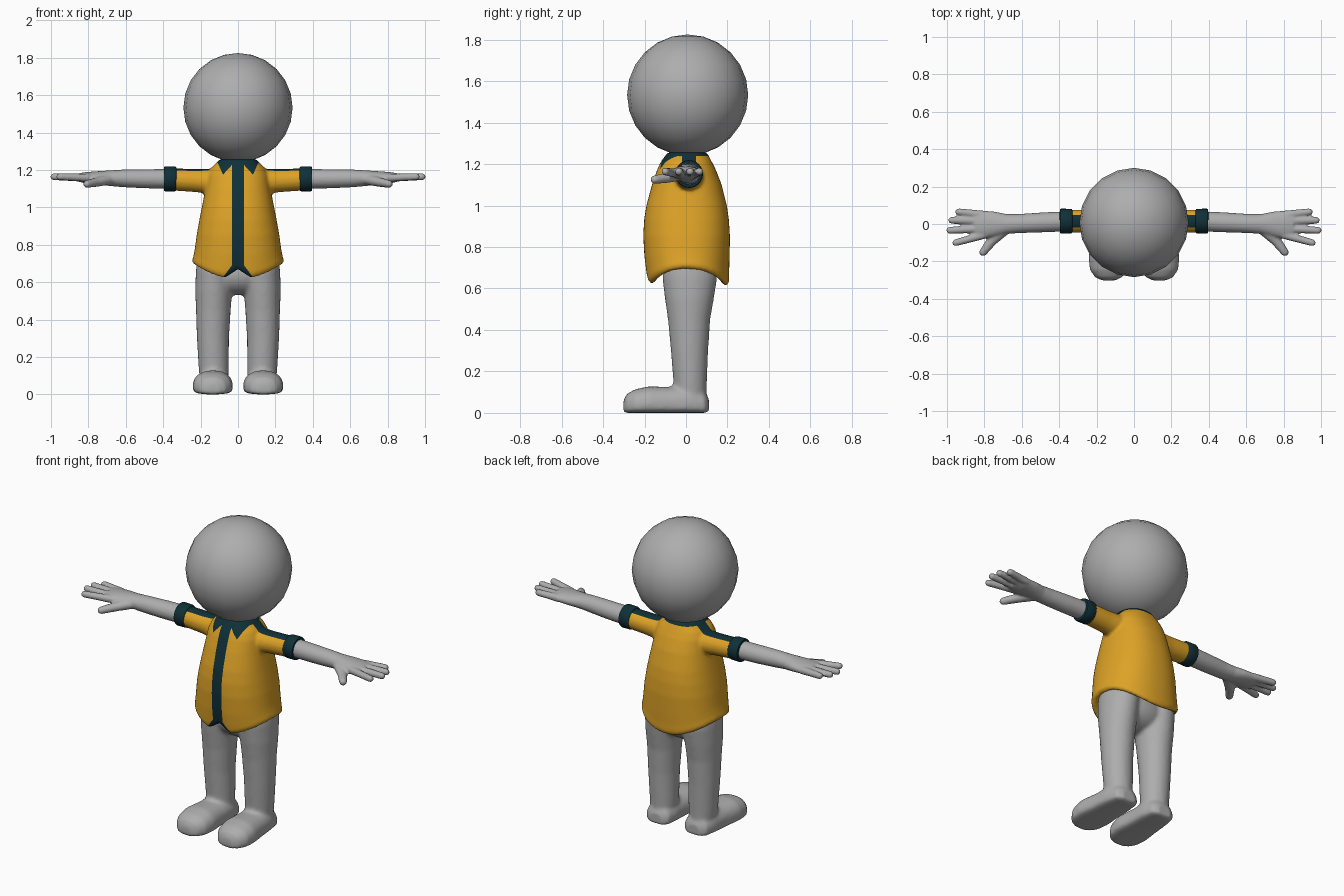
import bpy, bmesh, math
from mathutils import Vector, Matrix

if "Cube" in bpy.data.objects:
    bpy.data.objects.remove(bpy.data.objects["Cube"])


def material(name, rgb):
    m = bpy.data.materials.new(name)
    m.diffuse_color = (*rgb, 1)
    m.use_nodes = True
    m.node_tree.nodes["Principled BSDF"].inputs["Base Color"].default_value = m.diffuse_color
    return m


GREY = material("light_grey", (0.42, 0.42, 0.42))
YELLOW = material("golden_yellow", (0.73, 0.365, 0.02))
TEAL = material("dark_teal", (0.005, 0.03, 0.04))


def loft(bm, rings):
    """Skin a list of point rings and cap both ends."""
    vs = [[bm.verts.new(p) for p in r] for r in rings]
    n = len(vs[0])
    for a, b in zip(vs, vs[1:]):
        for i in range(n):
            j = (i + 1) % n
            bm.faces.new((a[i], a[j], b[j], b[i]))
    bm.faces.new(vs[0][::-1])
    bm.faces.new(vs[-1])


def limb(bm, stations, rounded=False, seg=24):
    """Tube through (x, y, z, side radius, depth radius) stations."""
    pts = [Vector(s[:3]) for s in stations]
    radii = [s[3:] for s in stations]
    if rounded:  # dome on the far end
        d = (pts[-1] - pts[-2]).normalized()
        tip, (ru, rv) = pts[-1], radii[-1]
        for off, k in ((0.5, 0.87), (0.85, 0.53), (1.0, 0.1)):
            pts.append(tip + d * ru * off)
            radii.append((ru * k, rv * k))
    rings = []
    for i, (p, (ru, rv)) in enumerate(zip(pts, radii)):
        t = (pts[min(i + 1, len(pts) - 1)] - pts[max(i - 1, 0)]).normalized()
        ref = Vector((0, 0, 1)) if abs(t.z) < 0.7 else Vector((0, 1, 0))
        u = ref.cross(t).normalized()
        v = t.cross(u)
        rings.append([p + u * ru * math.cos(a) + v * rv * math.sin(a)
                      for a in (2 * math.pi * k / seg for k in range(seg))])
    loft(bm, rings)


def mirror_x(bm):
    new = bmesh.ops.duplicate(bm, geom=bm.verts[:] + bm.edges[:] + bm.faces[:])["geom"]
    for v in new:
        if isinstance(v, bmesh.types.BMVert):
            v.co.x *= -1
    bmesh.ops.reverse_faces(bm, faces=[f for f in new if isinstance(f, bmesh.types.BMFace)])


def finish(bm, name, mats, voxel=0, smooth=0, angle=50):
    """Make the object, optionally fusing its shells into one soft skin."""
    bmesh.ops.recalc_face_normals(bm, faces=bm.faces)
    me = bpy.data.meshes.new(name)
    bm.to_mesh(me)
    bm.free()
    ob = bpy.data.objects.new(name, me)
    bpy.context.collection.objects.link(ob)
    for m in mats:
        me.materials.append(m)
    bpy.ops.object.select_all(action='DESELECT')
    ob.select_set(True)
    bpy.context.view_layer.objects.active = ob
    if voxel:
        r = ob.modifiers.new("fuse", 'REMESH')
        r.mode, r.voxel_size = 'VOXEL', voxel
        s = ob.modifiers.new("soften", 'SMOOTH')
        s.factor, s.iterations = 0.5, smooth
        for m in ("fuse", "soften"):
            bpy.ops.object.modifier_apply(modifier=m)
    bpy.ops.object.shade_smooth_by_angle(angle=math.radians(angle))
    return ob


def spow(v, p):
    return math.copysign(abs(v) ** p, v)


# Head
bm = bmesh.new()
bmesh.ops.create_uvsphere(bm, u_segments=20, v_segments=12, radius=0.292,
                          matrix=Matrix.Translation((0, 0.008, 1.533)))
finish(bm, "head", [GREY])

# Legs, feet and pelvis
bm = bmesh.new()
limb(bm, [(0.128, 0.02, 0.05, 0.075, 0.078), (0.13, 0.02, 0.15, 0.081, 0.081),
          (0.134, 0.017, 0.3, 0.086, 0.09), (0.132, 0.015, 0.45, 0.093, 0.102),
          (0.13, 0.016, 0.55, 0.099, 0.118), (0.126, 0.018, 0.65, 0.1, 0.132),
          (0.12, 0.018, 0.74, 0.095, 0.13)])
foot = [(0.11, 0.126, 0.045, 0.07), (0.09, 0.127, 0.075, 0.10), (0.02, 0.129, 0.09, 0.13),
        (-0.08, 0.132, 0.097, 0.125), (-0.18, 0.135, 0.108, 0.128), (-0.245, 0.136, 0.1, 0.114),
        (-0.285, 0.136, 0.072, 0.092), (-0.302, 0.136, 0.035, 0.06)]
rings = []
for y, xc, w, h in foot:
    ring = []
    for k in range(32):
        a = 2 * math.pi * k / 32
        c, s = spow(math.cos(a), 0.85), math.sin(a)
        z = 0.35 * h + (0.65 * h * s ** 0.9 if s > 0 else -0.35 * h * abs(s) ** 0.4)
        ring.append((xc + w * c, y, z))
    rings.append(ring)
loft(bm, rings)
mirror_x(bm)
bmesh.ops.create_uvsphere(bm, u_segments=32, v_segments=16, radius=1,
                          matrix=Matrix.Translation((0, 0.015, 0.645)) @ Matrix.Diagonal((0.2, 0.12, 0.115, 1)))
finish(bm, "legs_and_feet", [GREY], 0.011, 5)

# Arms and hands
bm = bmesh.new()
limb(bm, [(0.34, 0.015, 1.152, 0.054, 0.053), (0.5, 0.008, 1.153, 0.053, 0.051),
          (0.62, 0.002, 1.155, 0.051, 0.047), (0.68, 0, 1.156, 0.053, 0.042),
          (0.74, 0, 1.157, 0.066, 0.037), (0.81, -0.003, 1.158, 0.076, 0.031),
          (0.855, -0.008, 1.16, 0.068, 0.022)])
for x0, y0, x1, y1 in ((0.81, 0.05, 0.937, 0.065), (0.82, 0.017, 0.975, 0.02),
                       (0.82, -0.025, 0.984, -0.034), (0.8, -0.058, 0.953, -0.1)):
    limb(bm, [(x0, y0, 1.158, 0.022, 0.022), (x1, y1, 1.164, 0.019, 0.019)], True, 12)
limb(bm, [(0.69, -0.025, 1.15, 0.034, 0.03), (0.76, -0.09, 1.134, 0.028, 0.025),
          (0.806, -0.15, 1.125, 0.022, 0.021)], True, 12)
mirror_x(bm)
finish(bm, "arms_and_hands", [GREY], 0.007, 3)

# Sleeve cuffs
bm = bmesh.new()
limb(bm, [(x, 0.015, 1.152, r, r) for x, r in
          ((0.328, 0.056), (0.331, 0.063), (0.337, 0.066), (0.389, 0.067), (0.395, 0.064), (0.397, 0.052))])
mirror_x(bm)
finish(bm, "sleeve_cuffs", [TEAL])

# Shirt: sleeves plus torso (z, half width, front, back, hem weight)
bm = bmesh.new()
limb(bm, [(0.05, 0.012, 1.135, 0.08, 0.07), (0.14, 0.013, 1.138, 0.072, 0.068),
          (0.22, 0.014, 1.143, 0.063, 0.062), (0.36, 0.015, 1.15, 0.061, 0.059)])
mirror_x(bm)
torso = [(0.74, 0.19, 0.145, 0.16, 0.5), (0.635, 0.2, 0.145, 0.165, 1), (0.613, 0.225, 0.168, 0.19, 1),
         (0.62, 0.24, 0.18, 0.203, 1), (0.64, 0.245, 0.19, 0.208, 0.95), (0.68, 0.238, 0.195, 0.208, 0.75),
         (0.74, 0.231, 0.201, 0.21, 0.45), (0.85, 0.22, 0.206, 0.212, 0.1), (0.93, 0.207, 0.202, 0.207, 0),
         (1.0, 0.193, 0.191, 0.197, 0), (1.1, 0.174, 0.164, 0.172, 0), (1.17, 0.163, 0.14, 0.145, 0),
         (1.21, 0.145, 0.122, 0.125, 0), (1.235, 0.118, 0.104, 0.112, 0), (1.256, 0.1, 0.088, 0.1, 0)]
rings = []
for z, rx, yf, yb, w in torso:
    ring = []
    for k in range(96):
        a = 2 * math.pi * k / 96
        c, s = spow(math.cos(a), 0.87), spow(math.sin(a), 0.87)
        x, y = rx * c, s * (yb if s > 0 else yf)
        lift = 0.08 * c * c + (0.055 * max(0, 1 - abs(x) / 0.07) if s < 0 else 0)
        ring.append((x, y, z + w * lift))
    rings.append(ring)
loft(bm, rings)
shirt = finish(bm, "shirt", [YELLOW, TEAL], 0.009, 4)

# Shirt trim: each region is a set of half-spaces (point, inward normal) for x > 0
FRONT = ((0, -0.03, 0), (0, -1, 0))
trim = [
    [FRONT, ((0.032, 0, 0), (-1, 0, 0))],                                      # button strip
    [FRONT, ((0.032, 0, 0.69), (-0.8, 0, -0.6))],                              # strip flare at hem
    [FRONT, ((0.02, 0, 1.24), (0.735, 0, 0.678)), ((0.08, 0, 1.175), (-0.91, 0, 0.41))],  # collar point
    [((0, 0, 1.238), (0, 0, 1))],                                              # neck band
    [((0, -0.02, 0), (0, 1, 0)), ((0, 0.048, 0), (0, -1, 0)),
     ((0, 0, 1.17), (0, 0, 1))],                                               # shoulder stripe
]
trim[1].append(((0, 0, 0.69), (0, 0, -1)))
bm = bmesh.new()
bm.from_mesh(shirt.data)
for region in trim:
    for p, n in region:
        for s in ((1, -1) if n[0] else (1,)):
            bmesh.ops.bisect_plane(bm, geom=bm.verts[:] + bm.edges[:] + bm.faces[:], dist=0.0004,
                                   plane_co=(p[0] * s, p[1], p[2]), plane_no=(n[0] * s, n[1], n[2]))
for f in bm.faces:
    c = f.calc_center_median()
    c.x = abs(c.x)
    f.material_index = int(any(all((c - Vector(p)).dot(Vector(n)) > 0 for p, n in r) for r in trim))
    f.smooth = True
bm.to_mesh(shirt.data)
bm.free()
